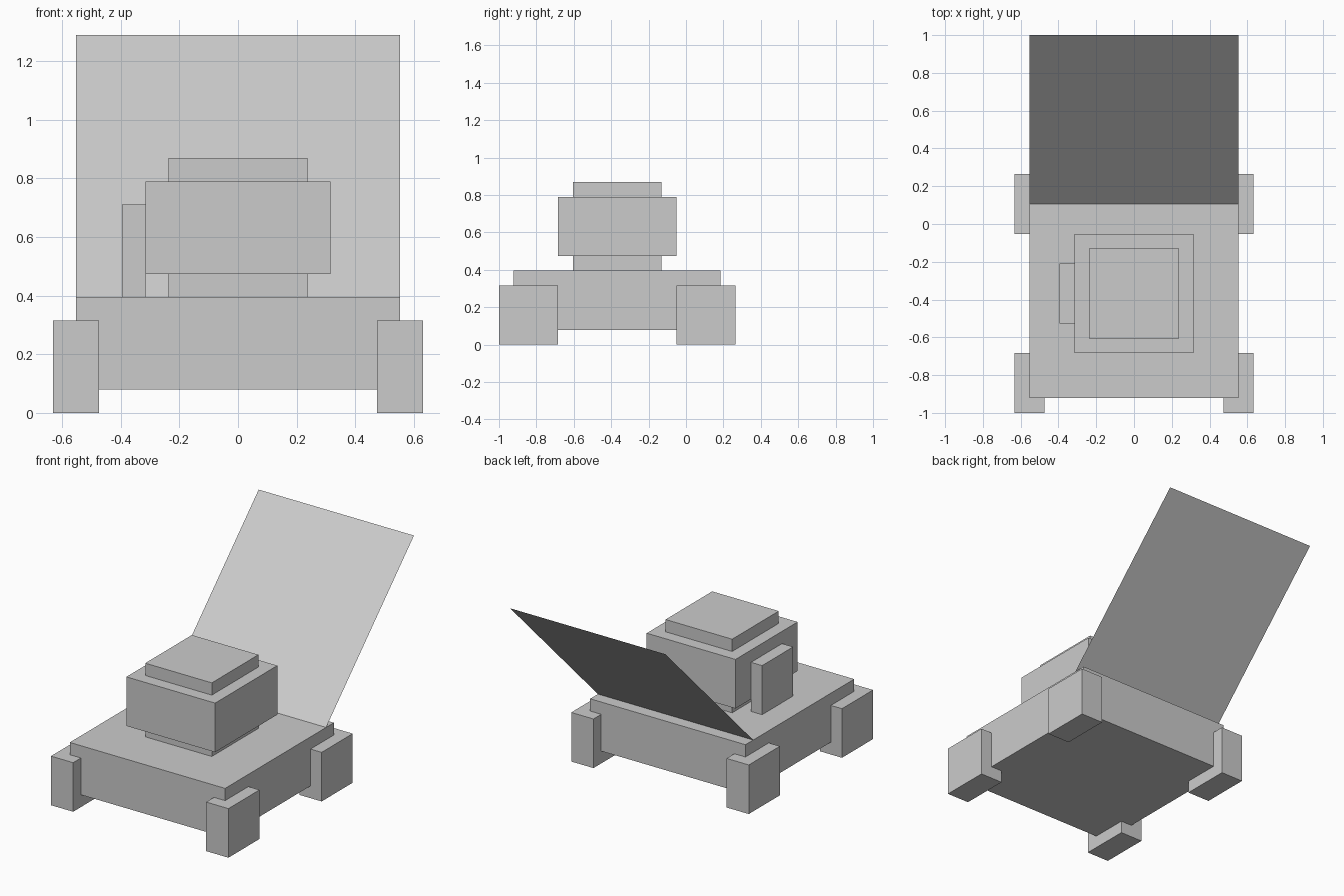
import bpy
import math
from mathutils import Matrix

if "Cube" in bpy.data.objects:
    bpy.data.objects.remove(bpy.data.objects["Cube"], do_unlink=True)

# All parts sit on a grid of U; y is counted from the front edge
U = 2 / (14 + 16 * math.sqrt(0.5))

grey = bpy.data.materials.new("light_grey")
grey.use_nodes = True
colour = (0.6, 0.6, 0.6, 1)
grey.diffuse_color = colour
grey.node_tree.nodes["Principled BSDF"].inputs["Base Color"].default_value = colour


def box(name, x, y, z):
    """Box from (min, max) ranges in grid units."""
    spans = (x, y, z)
    centre = [(a + b) / 2 * U for a, b in spans]
    centre[1] -= 1
    bpy.ops.mesh.primitive_cube_add(size=1, location=centre)
    ob = bpy.context.object
    ob.name = name
    ob.data.transform(Matrix.Diagonal([(b - a) * U for a, b in spans] + [1]))
    ob.data.materials.append(grey)
    return ob


# Body slab
box("body", (-7, 7), (1, 15), (1, 5))

# Four feet at the corners
for side, x in (("right", (-8, -6)), ("left", (6, 8))):
    for end, y in (("front", (0, 4)), ("rear", (12, 16))):
        box(f"{end}_{side}_foot", x, y, (0, 4))

# Turret: neck, head, cap and side block
box("neck", (-3, 3), (5, 11), (5, 6))
box("head", (-4, 4), (4, 12), (6, 10))
box("cap", (-3, 3), (5, 11), (10, 11))
box("side_block", (-5, -4), (6, 10), (5, 9))

# Thin panel leaning back from the rear of the body
bpy.ops.mesh.primitive_plane_add(size=1)
panel = bpy.context.object
panel.name = "back_panel"
panel.data.transform(Matrix.Diagonal((14 * U, 16 * U, 1, 1)))
panel.data.transform(Matrix.Translation((0, 8 * U, 0)))
panel.location = (0, 14 * U - 1, 5 * U)
panel.rotation_euler = (math.radians(45), 0, 0)
panel.data.materials.append(grey)
